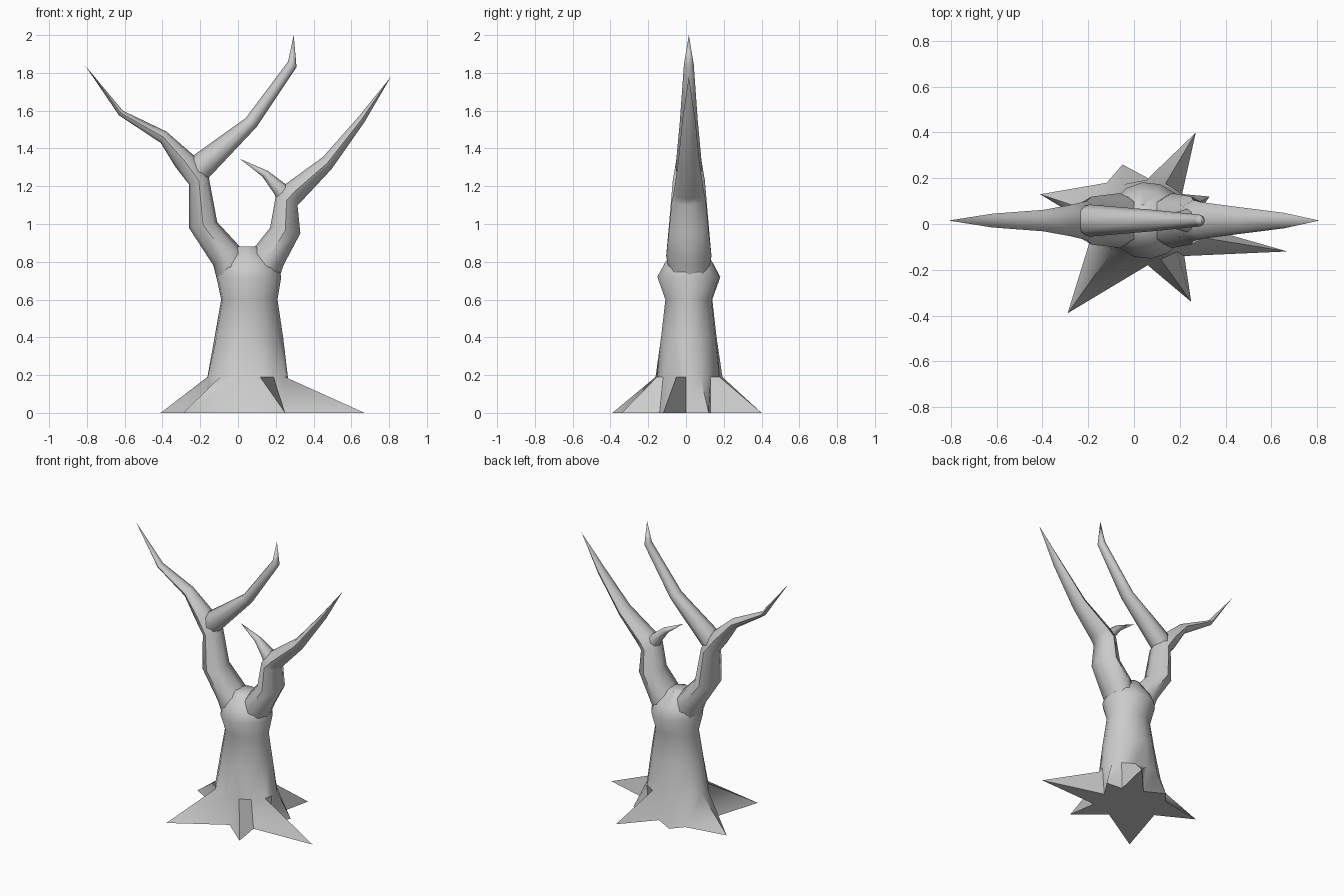
import bpy, bmesh
from math import sin, cos, atan2, pi, radians

if "Cube" in bpy.data.objects:
    bpy.data.objects.remove(bpy.data.objects["Cube"])

CY = 0.015  # the tree's mid plane in y


def oval(sec, angles):
    # oval ring spanning two outline points in the xz plane, h = half depth in y
    x1, z1, x2, z2, h = sec
    cx, cz, ax, az = (x1 + x2) / 2, (z1 + z2) / 2, (x2 - x1) / 2, (z2 - z1) / 2
    return [(cx + ax * cos(a), CY + h * sin(a), cz + az * cos(a)) for a in angles]


def loft(name, rings, tip=None):
    bm = bmesh.new()
    loops = [[bm.verts.new(p) for p in r] for r in rings]
    n = len(loops[0])
    for a, b in zip(loops, loops[1:]):
        for i in range(n):
            j = (i + 1) % n
            bm.faces.new((a[i], a[j], b[j], b[i]))
    bm.faces.new(loops[0][::-1])
    if tip:
        t = bm.verts.new(tip)
        for i in range(n):
            bm.faces.new((loops[-1][i], loops[-1][(i + 1) % n], t))
    else:
        bm.faces.new(loops[-1])
    bmesh.ops.triangulate(bm, faces=[f for f in bm.faces if len(f.verts) > 4])
    bmesh.ops.recalc_face_normals(bm, faces=bm.faces)
    me = bpy.data.meshes.new(name)
    bm.to_mesh(me)
    bm.free()
    ob = bpy.data.objects.new(name, me)
    bpy.context.collection.objects.link(ob)
    bpy.context.view_layer.objects.active = ob
    ob.select_set(True)
    bpy.ops.object.shade_smooth_by_angle(angle=radians(55))
    ob.select_set(False)


def branch(name, secs, tip):
    angles = [i * pi / 4 for i in range(8)]
    loft(name, [oval(s, angles) for s in secs], (tip[0], CY, tip[1]))


# trunk with root spikes: the ground outline alternates valley and root tip
star = [(.25, 0), (.33, .12), (.21, .13), (.27, .40), (.08, .19), (-.05, .26), (-.12, .18),
        (-.41, .13), (-.17, 0), (-.29, -.39), (.06, -.18), (.25, -.34), (.22, -.14), (.67, -.12)]
even = [radians(-6) + i * 2 * pi / 14 for i in range(14)]
own = []
for (x, y), e in zip(star, even):
    a = atan2(y - CY, x - .05)
    while a < e - pi:
        a += 2 * pi
    own.append((a + e) / 2)
trunk = [(-.165, .19, .265, .19, .178), (-.125, .4, .24, .4, .148), (-.09, .6, .21, .6, .125),
         (-.115, .72, .23, .72, .168), (-.10, .79, .21, .79, .13), (-.01, .88, .10, .88, .07)]
rings = [[(x, y, 0) for x, y in star], oval(trunk[0], own)]
loft("trunk_and_roots", rings + [oval(s, even) for s in trunk[1:]])

# left limb and its inner fork
branch("left_limb", [(-.10, .66, .06, .80, .10), (-.13, .78, .01, .88, .12),
                     (-.26, .98, -.11, 1.01, .105), (-.26, 1.21, -.155, 1.25, .085),
                     (-.33, 1.30, -.23, 1.36, .068), (-.41, 1.43, -.38, 1.49, .047),
                     (-.63, 1.575, -.61, 1.60, .03)], (-.81, 1.84))
branch("left_fork", [(-.20, 1.19, -.27, 1.29, .06), (-.15, 1.25, -.24, 1.36, .07),
                     (.10, 1.515, .04, 1.56, .048), (.31, 1.83, .265, 1.86, .026)], (.295, 2.0))

# right limb and its small inner twig
branch("right_limb", [(.05, .80, .20, .66, .10), (.09, .88, .24, .78, .12),
                      (.17, .98, .33, .95, .105), (.20, 1.15, .315, 1.10, .09),
                      (.25, 1.21, .345, 1.13, .08), (.45, 1.355, .495, 1.29, .057),
                      (.64, 1.57, .67, 1.54, .034)], (.81, 1.78))
branch("right_twig", [(.21, 1.10, .30, 1.14, .05), (.195, 1.155, .26, 1.205, .05),
                      (.13, 1.25, .16, 1.28, .026)], (.01, 1.345))
